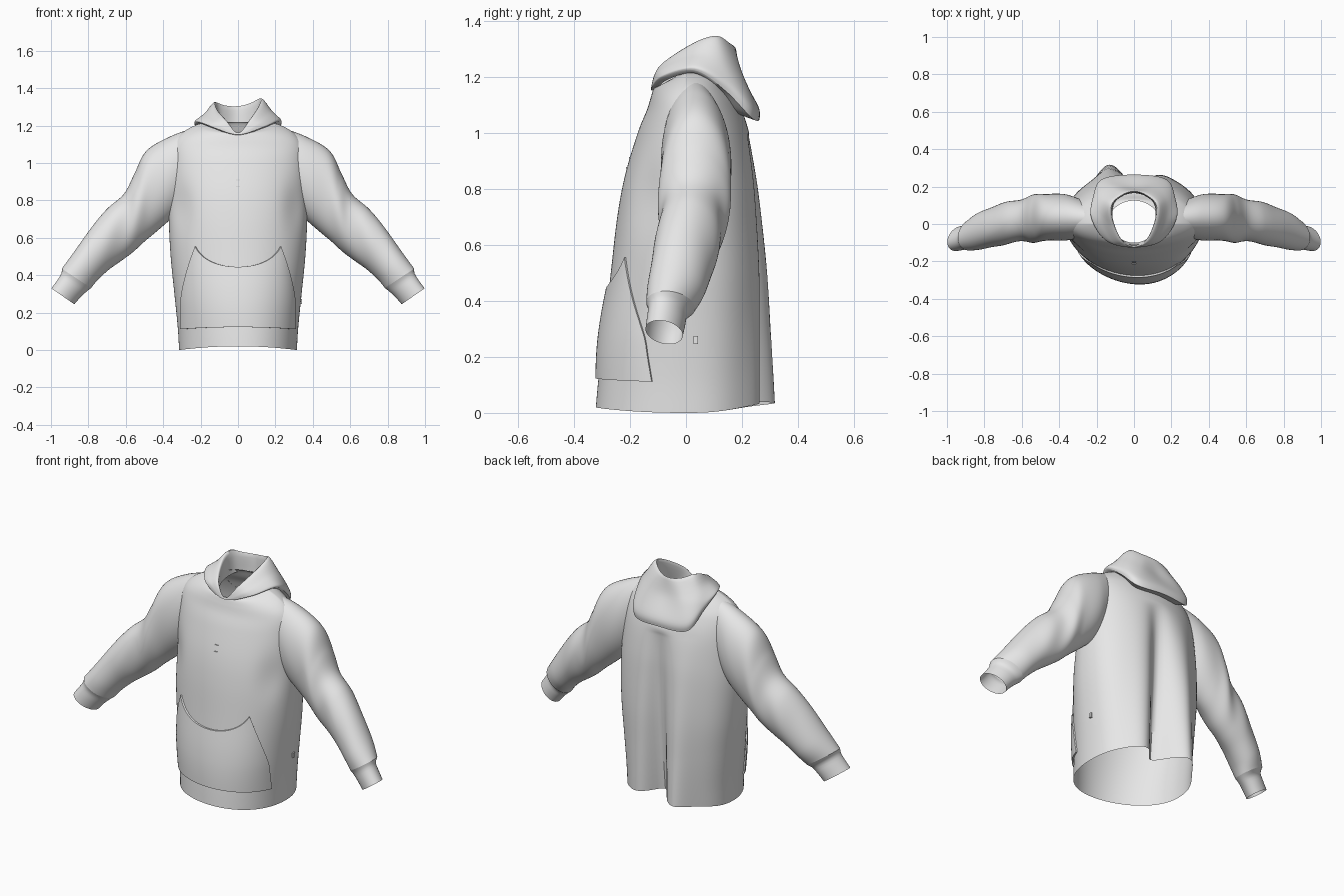
import bpy, bmesh, math
from mathutils import Vector
from mathutils.bvhtree import BVHTree

if "Cube" in bpy.data.objects:
    bpy.data.objects.remove(bpy.data.objects["Cube"])

fabric = bpy.data.materials.new("light grey fabric")
fabric.diffuse_color = (0.8, 0.8, 0.8, 1)
fabric.use_nodes = True
fabric.node_tree.nodes["Principled BSDF"].inputs["Base Color"].default_value = fabric.diffuse_color


def spline(pts, n, closed=False):
    """Catmull-Rom resampling of a list of tuples, n steps per segment."""
    m, out = len(pts), []
    get = lambda i: pts[i % m] if closed else pts[max(0, min(m - 1, i))]
    for i in range(m if closed else m - 1):
        p, q, r, s = get(i - 1), get(i), get(i + 1), get(i + 2)
        for k in range(n):
            t = k / n
            out.append(tuple(0.5 * (2 * b + (c - a) * t + (2 * a - 5 * b + 4 * c - d) * t * t
                                    + (3 * b - a - 3 * c + d) * t ** 3)
                             for a, b, c, d in zip(p, q, r, s)))
    if not closed:
        out.append(tuple(pts[-1]))
    return out


def loft(name, rows, closed=True, trim=None, angle=50):
    """Skin a grid of points, optionally dropping faces hidden by trim."""
    bm = bmesh.new()
    grid = [[bm.verts.new(p) for p in row] for row in rows]
    n = len(rows[0])
    for a, b in zip(grid, grid[1:]):
        for j in range(n if closed else n - 1):
            k = (j + 1) % n
            f = (a[j], a[k], b[k], b[j])
            if not (trim and all(trim(v.co) for v in f)):
                bm.faces.new(f)
    bmesh.ops.delete(bm, geom=[v for v in bm.verts if not v.link_faces], context='VERTS')
    bmesh.ops.recalc_face_normals(bm, faces=bm.faces)
    me = bpy.data.meshes.new(name)
    bm.to_mesh(me)
    bm.free()
    me.materials.append(fabric)
    ob = bpy.data.objects.new(name, me)
    bpy.context.collection.objects.link(ob)
    bpy.context.view_layer.objects.active = ob
    ob.select_set(True)
    bpy.ops.object.shade_smooth_by_angle(angle=math.radians(angle))
    ob.select_set(False)
    return ob


# Torso profile: height, half width, front y, back y, front drop, back squareness
PROFILE = spline([
    (0.00, .315, -.320, .262, 0, 2.4), (0.12, .322, -.310, .264, 0, 2.4),
    (0.30, .340, -.290, .265, 0, 2.4), (0.50, .360, -.268, .265, 0, 2.4),
    (0.70, .370, -.245, .258, 0, 2.3), (0.85, .368, -.217, .248, 0, 2.2),
    (1.00, .360, -.172, .225, 0, 2.1), (1.10, .345, -.140, .190, .02, 2.0),
    (1.16, .300, -.126, .155, .035, 2.0), (1.205, .220, -.116, .135, .05, 2.0),
    (1.22, .140, -.108, .125, .06, 2.0)], 8)
FRONT_N = 2.05


def profile(z):
    for a, b in zip(PROFILE, PROFILE[1:]):
        if z <= b[0]:
            t = (z - a[0]) / (b[0] - a[0])
            return [u + (v - u) * t for u, v in zip(a, b)]
    return PROFILE[-1]


def torso_point(a, z):
    """Point on the torso, angle 0 facing the front."""
    _, hw, yf, yb, drop, n = profile(z)
    s, c = math.sin(a), math.cos(a)
    n = FRONT_N if c > 0 else n
    x = math.copysign(abs(s) ** (2 / n), s) * hw
    y = abs(c) ** (2 / n) * (yf if c > 0 else yb)
    if c < 0:   # hanging pleat down the back
        f, edge = max(0, 1 - z), min(1, -4 * c)
        y += edge * (f * .07 * math.exp(-((x + .14) / .075) ** 2)
                     - f ** .6 * .10 * math.exp(-((x - .02) / .06) ** 2)
                     + f * .02 * math.exp(-((x - .16) / .07) ** 2))
    else:       # the front hangs a little to the right, hollows by the armpits
        y *= 1 + .10 * x / hw * max(0, 1 - z)
        y += .02 * math.exp(-((abs(x) - .31) / .06) ** 2 - ((z - .76) / .12) ** 2)
    hem = max(0, 1 - z / .3) * (.02 if c > 0 else .04) * c * c
    return Vector((x, y, z + hem - (drop * c if c > 0 else 0)))


def inside_torso(p):
    _, hw, yf, yb, _, n = profile(p.z)
    n = FRONT_N if p.y < 0 else n
    return p.z < 1.15 and (abs(p.x) / hw) ** n + abs(p.y / (yf if p.y < 0 else yb)) ** n < .9


# Sleeves: top x, top z, bottom x, bottom z, centre y, half depth
SLEEVE = [
    (.23, 1.190, .28, .78, .025, .095), (.36, 1.143, .36, .70, .035, .122),
    (.49, 1.065, .44, .63, .036, .128), (.555, .94, .50, .58, .030, .125),
    (.61, .835, .56, .525, .022, .118), (.70, .755, .62, .48, .010, .113),
    (.78, .66, .69, .43, -.010, .108), (.88, .52, .75, .375, -.034, .102),
    (.942, .435, .785, .332, -.055, .085)]
CUFF = [(.942, .435, .785, .332, -.055, .085), (.945, .408, .808, .314, -.065, .068),
        (.968, .37, .84, .285, -.071, .066), (.998, .33, .875, .245, -.078, .064)]


def sleeve_rows(table, side, n, folds, tilt):
    rows = []
    path = spline(table, n)
    for i, (tx, tz, bx, bz, yc, yh) in enumerate(path):
        u, row = i / (len(path) - 1), []
        for j in range(48):
            a = 2 * math.pi * j / 48
            # soft diagonal creases on the front and back around the elbow
            w = 1 + folds * math.sin(math.pi * u) ** 2 * math.sin(20 * u + 2 * math.cos(a)) * math.sin(a) ** 2
            c, s = math.cos(a), math.sin(a) * w
            row.append((side * ((tx + bx) / 2 + (tx - bx) / 2 * c), yc + yh * s - tilt(u) * c,
                        (tz + bz) / 2 + (tz - bz) / 2 * c))
        rows.append(row)
    return rows


tubes = []
for side, label in ((1, "right"), (-1, "left")):
    rows = sleeve_rows(SLEEVE, side, 8, .05, lambda u: .018 * u * u)
    loft(label + "_sleeve", rows, trim=inside_torso)
    loft(label + "_cuff", sleeve_rows(CUFF, side, 3, 0, lambda u: .018), angle=35)
    quads = [(i * 48 + j, i * 48 + (j + 1) % 48, (i + 1) * 48 + (j + 1) % 48, (i + 1) * 48 + j)
             for i in range(len(rows) - 1) for j in range(48)]
    tubes.append(BVHTree.FromPolygons([p for r in rows for p in r], quads))


def inside_sleeve(p):
    """True where a sleeve covers the point both in front and behind."""
    return any(t.ray_cast(p, Vector((0, 1, 0)))[0] and t.ray_cast(p, Vector((0, -1, 0)))[0] for t in tubes)


# Torso, opened at the armholes
SEG = 160
loft("torso", [[torso_point(2 * math.pi * j / SEG, r[0]) for j in range(SEG)] for r in PROFILE],
     trim=inside_sleeve)

# Hood: loops from the inner neck over the rim to the tucked outer edge,
# each given for half a turn from front to back
INNER = [(0, -.100, 1.13), (.08, -.07, 1.14), (.118, .02, 1.17), (.105, .11, 1.19), (.06, .15, 1.2), (0, .165, 1.2)]
RIM = [(0, -.120, 1.16), (.065, -.09, 1.235), (.115, .02, 1.312), (.118, .105, 1.345), (.065, .155, 1.32), (0, .175, 1.305)]
MID = [(0, -.124, 1.158), (.112, -.098, 1.220), (.175, .02, 1.275), (.178, .125, 1.265), (.115, .195, 1.22), (0, .198, 1.205)]
EDGE = [(0, -.126, 1.152), (.145, -.090, 1.195), (.225, .03, 1.222), (.215, .14, 1.150), (.172, .235, 1.052), (0, .262, 1.045)]
TUCK = [(0, -.108, 1.147), (.135, -.07, 1.187), (.205, .03, 1.212), (.185, .12, 1.152), (.145, .185, 1.070), (0, .205, 1.065)]
# rolled fold just above the edge
ROLL = [tuple(Vector(m) * .3 + Vector(e) * .7 + Vector((e[0], max(0, e[1]), 0)) * .06)
        for m, e in zip(MID, EDGE)]


def full_loop(half):
    loop = half + [(-x, y, z) for x, y, z in half[-2:0:-1]]
    return spline(loop, 9, closed=True)


loops = [full_loop(h) for h in (INNER, RIM, MID, ROLL, EDGE)]
columns = [spline(col, 6) + [t] for col, t in zip(zip(*loops), full_loop(TUCK))]
# the left peak sags a little
columns = [[(x, y, z - max(0, min(.02, -x * .2)) * max(0, min(1, (z - 1.2) * 10))) for x, y, z in c]
           for c in columns]
loft("hood", list(zip(*columns)), angle=60)


# Front pouch pocket following the torso
def pocket_point(s, t, lift):
    z = .11 + t * (.335 + .11 * s * s)
    x = .302 - .075 * max(0, (z - .25) / .30) ** 1.5
    a = s * math.asin((x / profile(z)[1]) ** (FRONT_N / 2))
    p = torso_point(a, z)
    out = Vector((p.x * .8, p.y, 0)).normalized()
    puff = (1 - s ** 4) * (.003 + .010 * math.sin(math.pi * t))
    return p + out * (.008 + puff if lift else .001)


NS, NT = 40, 20
rows = []
for i in range(-1, NT + 2):
    t = max(0, min(NT, i)) / NT
    row = []
    for j in range(-1, NS + 2):
        s = max(0, min(NS, j)) / NS * 2 - 1
        row.append(pocket_point(s, t, 0 <= i <= NT and 0 <= j <= NS))
    rows.append(row)
loft("front_pocket", rows, closed=False, angle=40)


# Small stitched bars on the chest and a label on the side seam
def plate(name, centre, size):
    bpy.ops.mesh.primitive_cube_add(size=1, location=centre)
    ob = bpy.context.object
    ob.name = name
    ob.scale = size
    ob.data.materials.append(fabric)
    ob.select_set(False)


for k, z in enumerate((.875, .91)):
    plate("chest_stitch_%d" % (k + 1), (0, torso_point(0, z).y, z), (.022, .006, .005))
plate("side_label", (profile(.26)[1], .035, .26), (.014, .016, .028))
